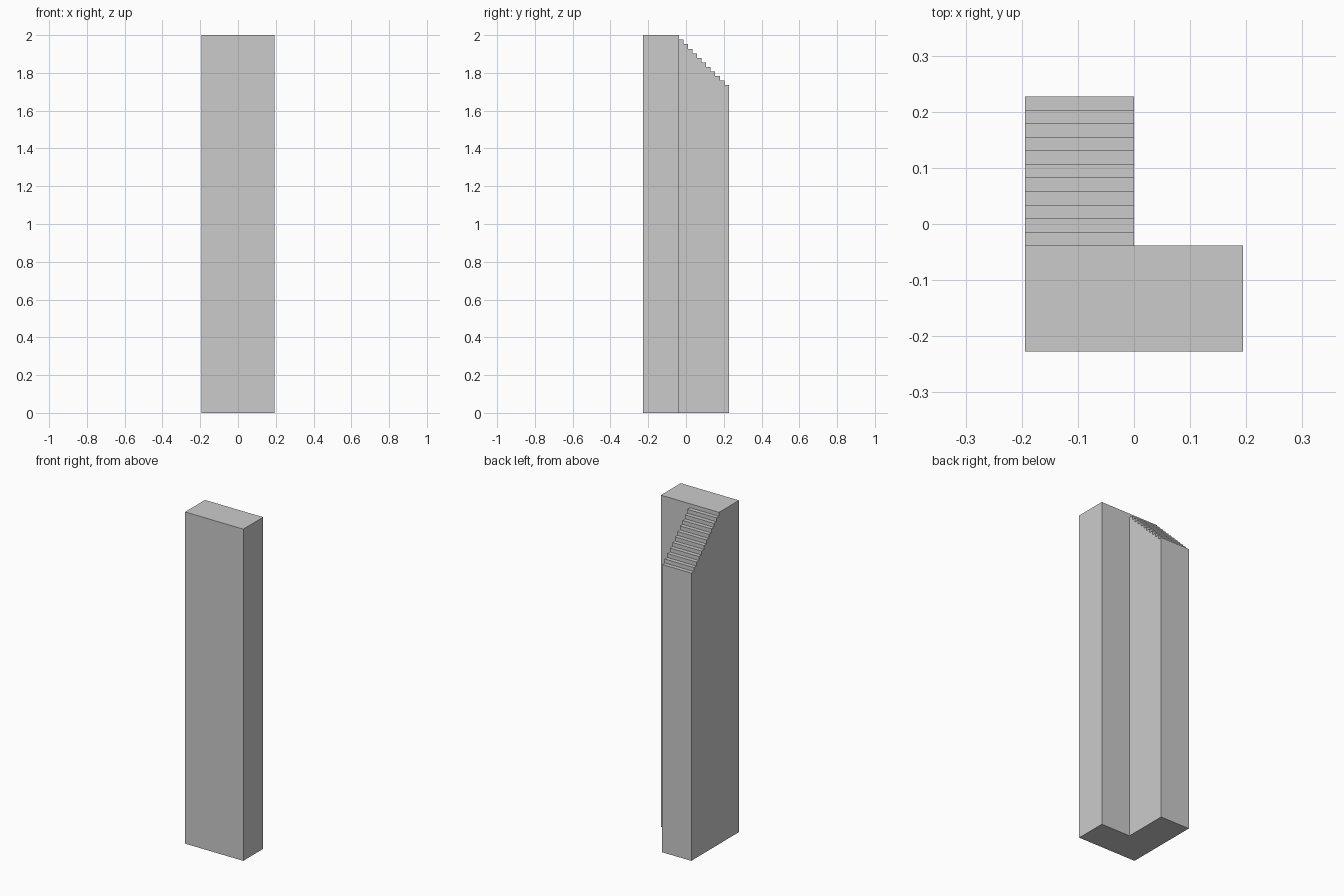
import bpy, bmesh

if "Cube" in bpy.data.objects:
    bpy.data.objects.remove(bpy.data.objects["Cube"])

HALF_W = 0.194
FRONT, WALL, BACK = -0.227, -0.038, 0.227
TOP, STEPS = 2.0, 11


def extrude_profile(name, profile, x0, x1):
    """Extrude a (y, z) outline along x into a closed solid."""
    bm = bmesh.new()
    face = bm.faces.new([bm.verts.new((x0, y, z)) for y, z in profile])
    new = bmesh.ops.extrude_face_region(bm, geom=[face], use_keep_orig=True)["geom"]
    bmesh.ops.translate(bm, vec=(x1 - x0, 0, 0),
                        verts=[g for g in new if isinstance(g, bmesh.types.BMVert)])
    bmesh.ops.recalc_face_normals(bm, faces=bm.faces)
    mesh = bpy.data.meshes.new(name)
    bm.to_mesh(mesh)
    bm.free()
    obj = bpy.data.objects.new(name, mesh)
    bpy.context.collection.objects.link(obj)
    return obj


# Tall front slab
slab = extrude_profile("tower_block",
                       [(FRONT, 0), (WALL, 0), (WALL, TOP), (FRONT, TOP)],
                       -HALF_W, HALF_W)

# Rear wing with steps descending from the slab; its front end sits inside the slab
run = (BACK - WALL) / STEPS
embed = (FRONT + WALL) / 2
outline = [(embed, 0), (BACK, 0)]
for i in reversed(range(STEPS)):
    z = TOP - run * (i + 1)
    outline.append((WALL + run * (i + 1), z))
    outline.append((WALL + run * i if i else embed, z))
wing = extrude_profile("stepped_wing", outline, -HALF_W, 0.0)

# Merge into one L-shaped solid
union = slab.modifiers.new("join_wing", "BOOLEAN")
union.operation = "UNION"
union.solver = "EXACT"
union.object = wing
bpy.context.view_layer.objects.active = slab
slab.select_set(True)
bpy.ops.object.modifier_apply(modifier=union.name)
bpy.data.objects.remove(wing)
